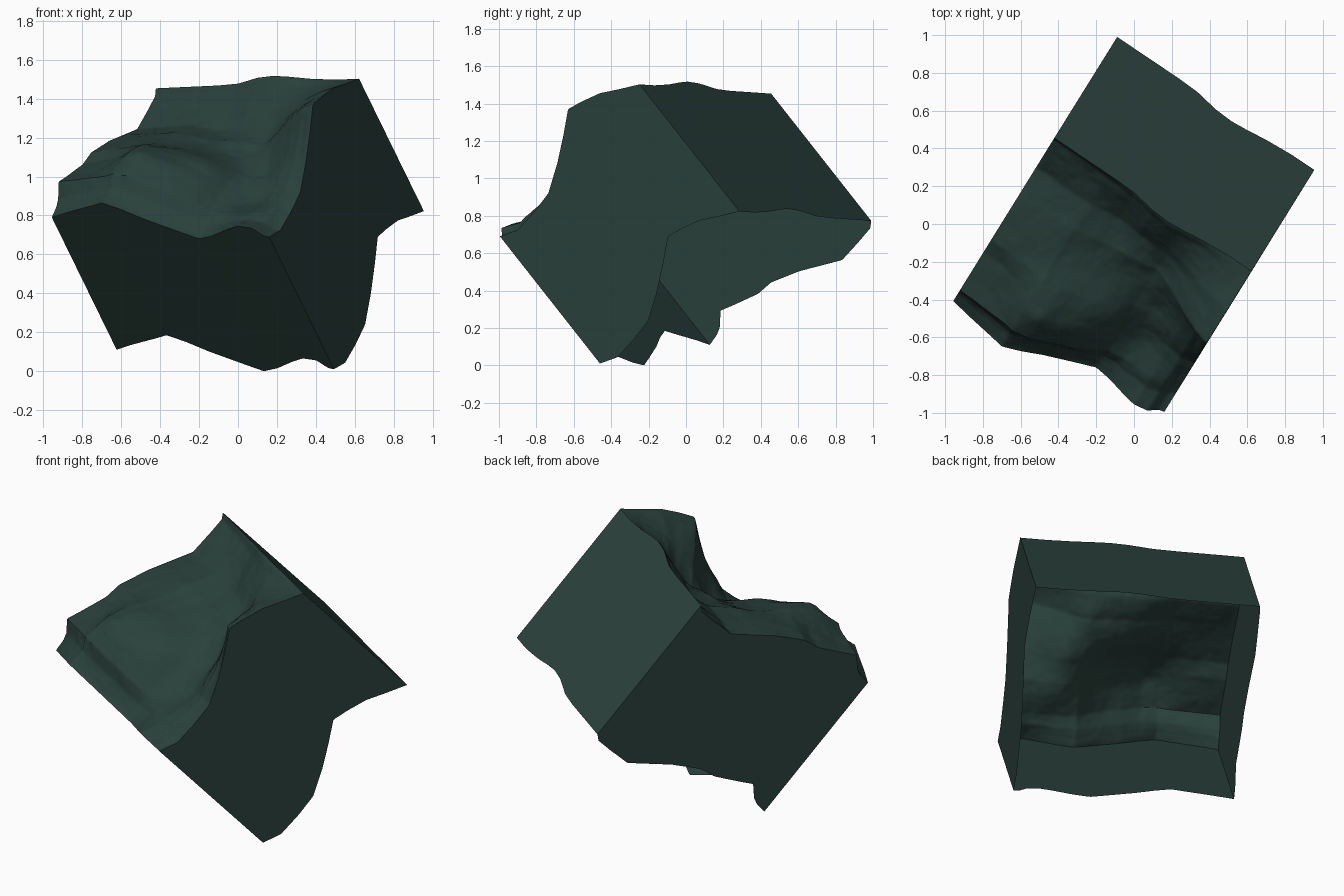
import bpy, math
from mathutils import Vector, noise

if "Cube" in bpy.data.objects:
    bpy.data.objects.remove(bpy.data.objects["Cube"])

# Tilted block frame: origin corner, two edge directions, terrain normal, wall depth
ORIGIN = Vector((0.16, -0.995, 0.69))
A_DIR = Vector((-0.849, 0.529, 0.0))
T_DIR = Vector((0.385, 0.622, 0.677))
N_DIR = Vector((-0.3575, -0.574, 0.737))
DEPTH = Vector((0.333, 0.535, -0.68))
LA, LT, N = 1.258, 1.2, 110

# Relief along the four edges: (distance, height)
FRONT = [(0, 0), (.03, .007), (.08, .061), (.157, .075), (.225, .054), (.339, .007), (.43, -.014),
         (.528, .034), (.702, .122), (.815, .19), (.913, .237), (.98, .217), (1.153, .17), (LA, .136)]
BACK = [(0, 0), (.144, -.007), (.3, 0), (.42, .014), (.51, .02), (.61, .007), (.745, -.034),
        (.868, -.047), (LA, -.067)]
RIGHT = [(0, 0), (.104, -.05), (.25, -.05), (.381, -.038), (.531, .041), (.661, .125), (.778, .208),
         (.868, .18), (.983, .135), (1.08, .073), (LT, 0)]
LEFT = [(0, .136), (.069, .145), (.109, .162), (.174, .224), (.255, .19), (.409, .13), (.511, .119),
        (.682, .043), (.923, -.097), (1.069, -.096), (1.168, -.092), (LT, -.067)]

# Interior hills and valleys: (a, t, height)
HILLS = [(.92, .18, .27), (.82, .35, .27), (.66, .31, .2), (.52, .42, .09), (.65, .12, .13),
         (.28, .12, .0), (.25, .3, -.05), (.3, .55, -.07), (.42, .78, -.07), (.24, .86, .05),
         (.12, .62, .05), (.5, 1.03, -.035), (.85, 1.0, -.09), (.88, .65, .06), (.62, .68, -.03),
         (1.05, .42, .17), (.7, .85, -.075), (.45, .22, .03)]


def profile(points, d):
    for (x0, y0), (x1, y1) in zip(points, points[1:]):
        if d <= x1:
            return y0 + (y1 - y0) * (d - x0) / (x1 - x0)
    return points[-1][1]


def blend(a, t):
    """Smooth patch filling the four edge profiles."""
    u, v = a / LA, t / LT
    edges = ((1 - v) * profile(FRONT, a) + v * profile(BACK, a)
             + (1 - u) * profile(RIGHT, t) + u * profile(LEFT, t))
    corners = (u * (1 - v) * FRONT[-1][1] + u * v * BACK[-1][1])
    return edges - corners


def kernel(p, q):
    return math.sqrt((p[0] - q[0]) ** 2 + (p[1] - q[1]) ** 2 + 0.0016)


def solve(m, b):
    """Gaussian elimination with pivoting."""
    n = len(b)
    rows = [list(r) + [v] for r, v in zip(m, b)]
    for c in range(n):
        k = max(range(c, n), key=lambda r: abs(rows[r][c]))
        rows[c], rows[k] = rows[k], rows[c]
        for r in range(c + 1, n):
            f = rows[r][c] / rows[c][c]
            rows[r] = [x - f * y for x, y in zip(rows[r], rows[c])]
    out = [0.0] * n
    for r in reversed(range(n)):
        out[r] = (rows[r][n] - sum(rows[r][c] * out[c] for c in range(r + 1, n))) / rows[r][r]
    return out


# Smooth correction that is zero on the edges and meets every hill point
SITES = [(a, t) for a, t, h in HILLS]
VALUES = [h - blend(a, t) for a, t, h in HILLS]
for k in range(10):
    f = k / 10
    SITES += [(LA * f, 0), (LA, LT * f), (LA * (1 - f), LT), (0, LT * (1 - f))]
    VALUES += [0, 0, 0, 0]
WEIGHTS = solve([[kernel(p, q) for q in SITES] for p in SITES], VALUES)


def height(a, t):
    bump = sum(w * kernel((a, t), s) for w, s in zip(WEIGHTS, SITES))
    edge = max(0.0, min(1.0, min(a, LA - a, t, LT - t) / 0.05))
    rough = noise.fractal(Vector((a * 5, t * 5, 2.0)), 0.9, 2.1, 4) * 0.009
    return blend(a, t) + edge * (bump + rough)


def make_object(name, verts, faces, mat):
    mesh = bpy.data.meshes.new(name)
    mesh.from_pydata(verts, [], faces)
    mesh.materials.append(mat)
    obj = bpy.data.objects.new(name, mesh)
    bpy.context.collection.objects.link(obj)
    bpy.ops.object.select_all(action='DESELECT')
    obj.select_set(True)
    bpy.context.view_layer.objects.active = obj
    bpy.ops.object.shade_smooth_by_angle(angle=math.radians(40))
    return obj


green = bpy.data.materials.new("dark_slate_green")
green.diffuse_color = (0.023, 0.052, 0.044, 1)
green.use_nodes = True
green.node_tree.nodes["Principled BSDF"].inputs["Base Color"].default_value = green.diffuse_color


def point(i, j):
    a, t = LA * i / N, LT * j / N
    return ORIGIN + A_DIR * a + T_DIR * t + N_DIR * height(a, t)


# Terrain surface
grid = [[point(i, j) for j in range(N + 1)] for i in range(N + 1)]
verts = [p for row in grid for p in row]
W = N + 1
faces = [(i * W + j, i * W + j + 1, (i + 1) * W + j + 1, (i + 1) * W + j)
         for i in range(N) for j in range(N)]
make_object("terrain_surface", verts, faces, green)

# Four walls below the terrain, open underneath
rims = {
    "front_wall": [grid[i][0] for i in range(W)],
    "left_wall": [grid[N][j] for j in range(W)],
    "back_wall": [grid[i][N] for i in reversed(range(W))],
    "right_wall": [grid[0][j] for j in reversed(range(W))],
}
for name, rim in rims.items():
    wall = rim + [p + DEPTH for p in rim]
    make_object(name, wall, [(k, k + 1, W + k + 1, W + k) for k in range(N)], green)
